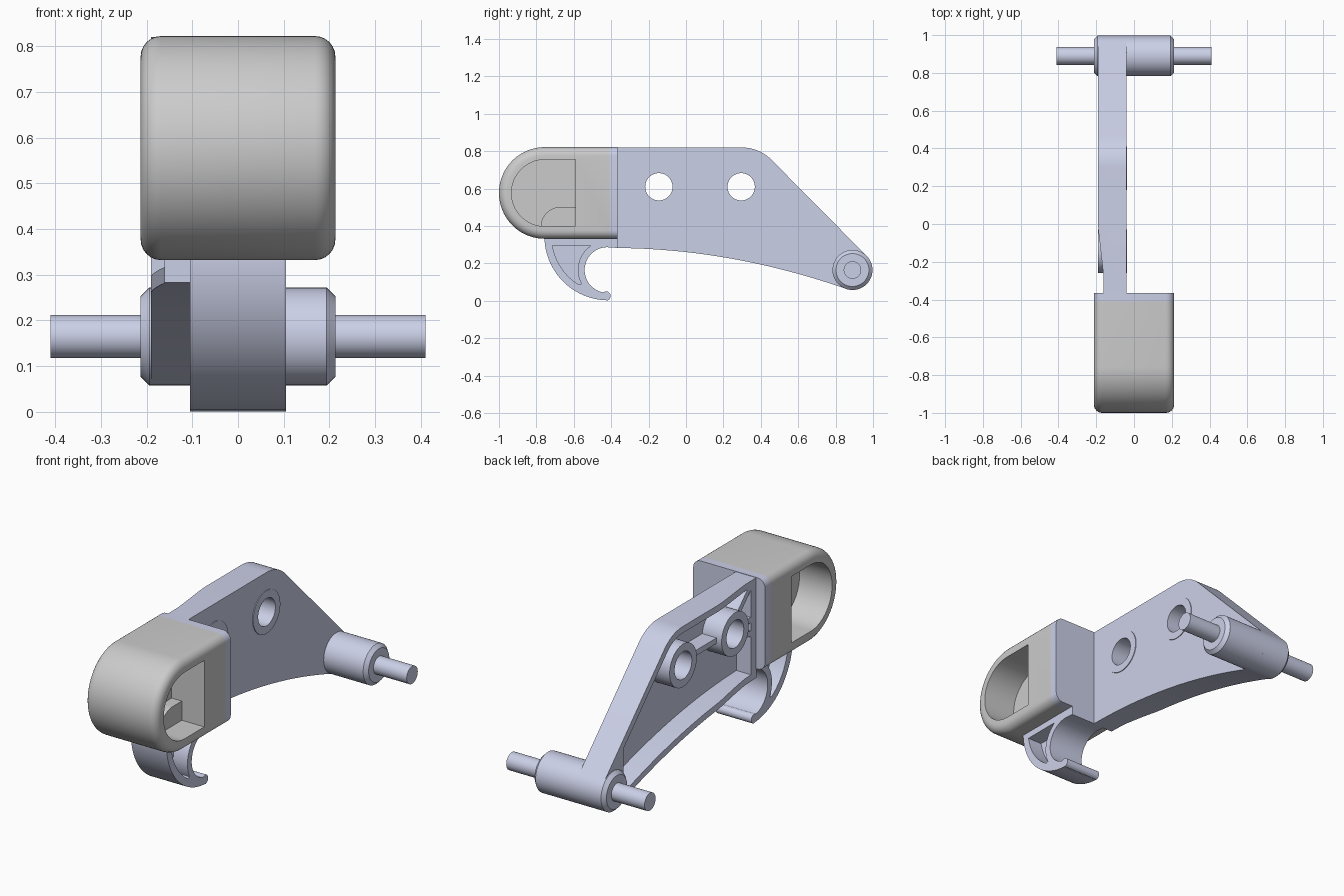
import bpy, bmesh
from math import sin, cos, radians, hypot

if "Cube" in bpy.data.objects:
    bpy.data.objects.remove(bpy.data.objects["Cube"])

lav = bpy.data.materials.new("lavender")
lav.diffuse_color = (0.60, 0.63, 0.80, 1)
lav.use_nodes = True
lav.node_tree.nodes["Principled BSDF"].inputs["Base Color"].default_value = lav.diffuse_color


def arc(cx, cy, r, a0, a1, n=24):
    return [(cx + r * cos(radians(a0 + (a1 - a0) * i / n)),
             cy + r * sin(radians(a0 + (a1 - a0) * i / n))) for i in range(n + 1)]


def prism(name, pts, lo, hi, axis=0, mat=lav, bevel=None):
    """Extrude a 2D profile along an axis; bevel = (width, edge test)."""
    bm = bmesh.new()

    def place(p, t):
        c = list(p)
        c.insert(axis, t)
        return bm.verts.new(c)
    a = [place(p, lo) for p in pts]
    b = [place(p, hi) for p in pts]
    bm.faces.new(a)
    bm.faces.new(b[::-1])
    for i in range(len(pts)):
        j = (i + 1) % len(pts)
        bm.faces.new((a[i], b[i], b[j], a[j]))
    bmesh.ops.recalc_face_normals(bm, faces=bm.faces)
    if bevel:
        edges = [e for e in bm.edges if bevel[1](e)]
        bmesh.ops.bevel(bm, geom=edges, offset=bevel[0], segments=6,
                        profile=0.5, affect='EDGES')
    return finish(name, bm, mat)


def lathe(name, profile, cy, cz, n=48, mat=lav):
    """Turned solid along x from (x, radius) pairs."""
    bm = bmesh.new()
    rings = [[bm.verts.new((x, y, z)) for y, z in arc(cy, cz, r, 0, 360, n)[:-1]]
             for x, r in profile]
    for p, q in zip(rings, rings[1:]):
        for i in range(n):
            bm.faces.new((p[i], p[(i + 1) % n], q[(i + 1) % n], q[i]))
    bm.faces.new(rings[0])
    bm.faces.new(rings[-1])
    bmesh.ops.recalc_face_normals(bm, faces=bm.faces)
    return finish(name, bm, mat)


def finish(name, bm, mat):
    me = bpy.data.meshes.new(name)
    bm.to_mesh(me)
    bm.free()
    ob = bpy.data.objects.new(name, me)
    bpy.context.collection.objects.link(ob)
    if mat:
        me.materials.append(mat)
    return ob


def select(ob):
    bpy.ops.object.select_all(action='DESELECT')
    ob.select_set(True)
    bpy.context.view_layer.objects.active = ob


def cut(ob, *cutters):
    for c in cutters:
        c.hide_render = True
        m = ob.modifiers.new("cut", 'BOOLEAN')
        m.operation, m.solver, m.object = 'DIFFERENCE', 'EXACT', c
        select(ob)
        bpy.ops.object.modifier_apply(modifier=m.name)
        bpy.data.objects.remove(c)


def rib(name, p, q, w=0.03):
    d = hypot(q[0] - p[0], q[1] - p[1])
    u, v = -(q[1] - p[1]) / d * w / 2, (q[0] - p[0]) / d * w / 2
    prism(name, [(p[0] + u, p[1] + v), (q[0] + u, q[1] + v),
                 (q[0] - u, q[1] - v), (p[0] - u, p[1] - v)], -0.16, -0.07)


# Arm plate: flat on +x, ribbed pocket on -x
def under(y):
    return 0.283 - 0.1386 * (y + 0.4) ** 2


PIV = (0.89, 0.165)
HOLES = [(-0.145, 0.61), (0.295, 0.61)]
bottom = [(y, under(y)) for y in [-0.37 + 1.21 * i / 20 for i in range(21)]]
outline = bottom + arc(*PIV, 0.107, -103, 45) + arc(0.30, 0.60, 0.22, 45, 90, 10) + [(-0.37, 0.82)]
arm = prism("arm_plate", outline, -0.19, -0.04)
inner = [(y, under(y) + 0.035) for y in [-0.32 + 1.12 * i / 20 for i in range(21)]]
inner += [(0.80, 0.357)] + arc(0.30, 0.60, 0.185, 45, 90, 10) + [(-0.32, 0.785)]
cut(arm, prism("pocket_cut", inner, -0.4, -0.075, mat=None),
    prism("taper_cut", [(-0.3, 0.02), (-0.192, 0.02), (-0.187, -0.05), (-0.172, -0.18),
                        (-0.162, -0.27), (-0.16, -0.40), (-0.3, -0.40)], -0.2, 1.2, 2, None))
cut(arm, *[lathe("hole_cut", [(-0.5, 0.1), (0.2, 0.1)], *h, mat=None) for h in HOLES])

# Bosses around the two holes
for i, h in enumerate(HOLES):
    boss = lathe(f"hole_boss_{i + 1}", [(-0.19, 0.115), (-0.036, 0.115)], *h)
    cut(boss, lathe("bore_cut", [(-0.5, 0.073), (0.2, 0.073)], *h, mat=None))

# Stiffening ribs
rib("rib_between_bosses", (-0.04, 0.61), (0.19, 0.61))
rib("rib_to_flange", (-0.25, 0.61), (-0.37, 0.61))
rib("rib_upper", (-0.22, 0.69), (-0.33, 0.80))
rib("rib_lower", (-0.24, 0.56), (-0.37, 0.52))

# Pivot barrel with pins on both sides
half = [(0.41, 0.047), (0.213, 0.047), (0.213, 0.088), (0.194, 0.107)]
lathe("pivot_pin", [(-x, r) for x, r in half] + half[::-1], *PIV)

# Flange joining the arm to the cap
W, Z0, Z1, R = 0.213, 0.332, 0.822, 0.045
flange = []
for k, (sx, cz) in enumerate([(1, Z1 - R), (-1, Z1 - R), (-1, Z0 + R), (1, Z0 + R)]):
    flange += arc(sx * (W - R), cz, R, 90 * k, 90 * k + 90, 6)
prism("flange", flange, -0.41, -0.365, 1)

# Rounded grey cap with a D-shaped recess each side
CY, CZ = -0.755, 0.577
cap = prism("end_cap", arc(CY, CZ, 0.245, 90, 270, 40) + [(-0.41, Z0), (-0.41, Z1)],
            -W, W, mat=None,
            bevel=(R, lambda e: abs(e.verts[0].co.x - e.verts[1].co.x) < 1e-5
                   and not all(v.co.y > -0.42 for v in e.verts)))
recess = arc(CY, CZ, 0.178, 90, 270, 40) + [(-0.59, CZ - 0.178), (-0.59, CZ + 0.178)]
cut(cap, *[prism("recess_cut", recess, min(s * 0.02, s * 0.4), max(s * 0.02, s * 0.4), mat=None)
           for s in (-1, 1)])
prism("cap_inner_lug", arc(-0.67, 0.395, 0.107, 180, 90, 12) + [(-0.58, 0.502), (-0.58, 0.395)],
      -0.08, 0.08, mat=None)

# Hook under the cap, with a triangular recess each side
HC = (-0.42, 0.165)
hook_outline = ([(-0.365, 0.36), (-0.755, 0.36)]
                + arc(-0.415, 0.345, 0.342, 180, 268, 24)
                + arc(-0.428, 0.026, 0.025, -80, 90, 10)
                + arc(*HC, 0.122, 258, 90, 32) + [(-0.365, 0.283)])
hook = prism("hook", hook_outline, -0.105, 0.105)
tri = [(-0.715, 0.297)] + arc(-0.415, 0.345, 0.303, 192, 238, 10) + arc(*HC, 0.158, 208, 124, 14) + [(-0.50, 0.297)]
cut(hook, *[prism("hook_cut", tri, min(s * 0.02, s * 0.3), max(s * 0.02, s * 0.3), mat=None)
            for s in (-1, 1)])

# Smooth the curved faces, keep hard edges
for ob in list(bpy.context.scene.objects):
    select(ob)
    bpy.ops.object.shade_smooth_by_angle(angle=radians(30))
